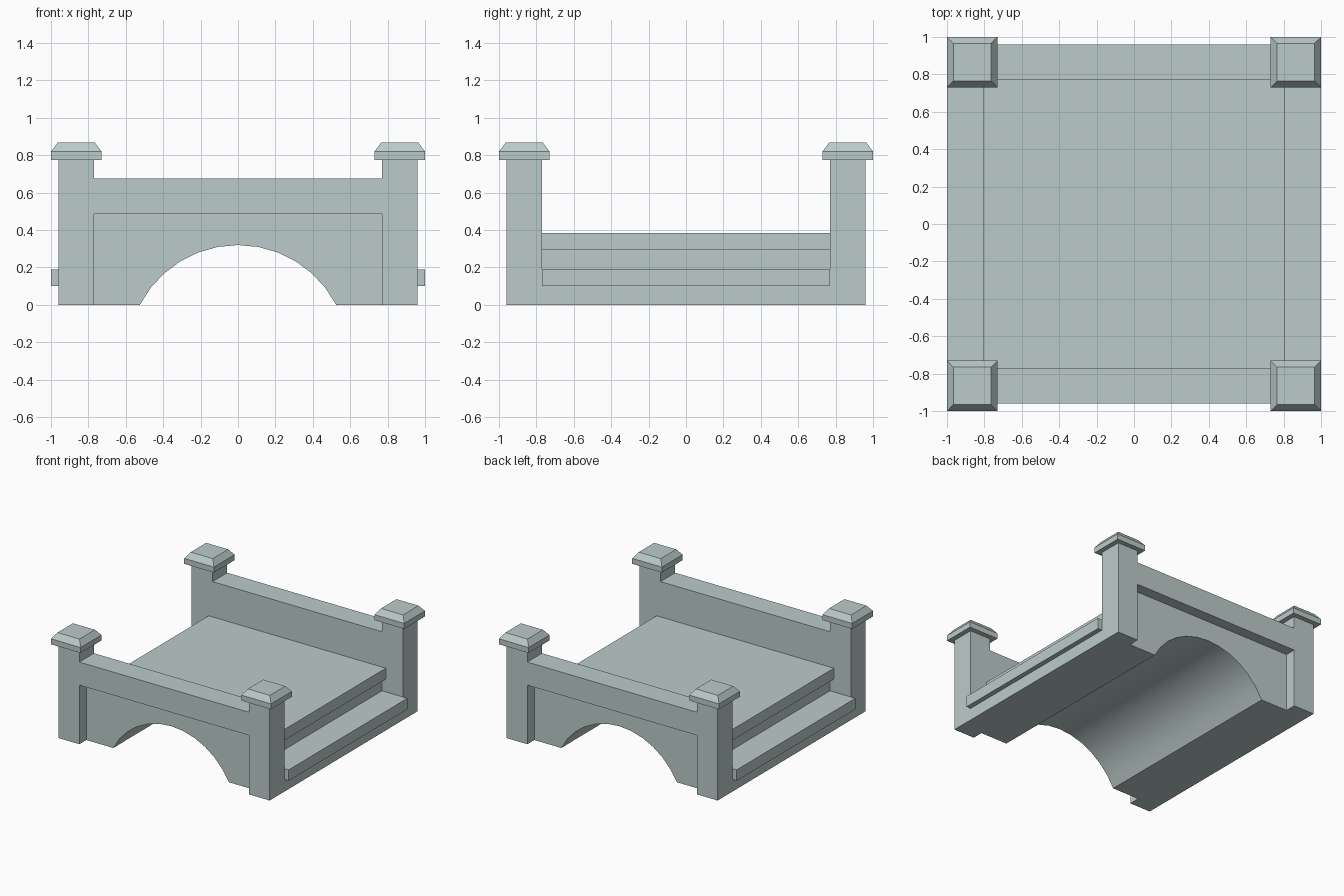
import bpy, bmesh, math

if "Cube" in bpy.data.objects:
    bpy.data.objects.remove(bpy.data.objects["Cube"])

stone = bpy.data.materials.new("pale grey green stone")
stone.diffuse_color = (0.50, 0.60, 0.59, 1)
stone.use_nodes = True
stone.node_tree.nodes["Principled BSDF"].inputs["Base Color"].default_value = stone.diffuse_color


def finish(name, bm):
    bmesh.ops.recalc_face_normals(bm, faces=bm.faces)
    mesh = bpy.data.meshes.new(name)
    bm.to_mesh(mesh)
    bm.free()
    mesh.materials.append(stone)
    ob = bpy.data.objects.new(name, mesh)
    bpy.context.collection.objects.link(ob)
    return ob


def extrude_profile(name, pts, y0, y1):
    """Closed x-z outline extruded along y."""
    bm = bmesh.new()
    a = [bm.verts.new((x, y0, z)) for x, z in pts]
    b = [bm.verts.new((x, y1, z)) for x, z in pts]
    bm.faces.new(a)
    bm.faces.new(b[::-1])
    for i in range(len(pts)):
        j = (i + 1) % len(pts)
        bm.faces.new((a[i], a[j], b[j], b[i]))
    return finish(name, bm)


def mirrored(right):
    """Outline from its right half, listed bottom to top."""
    return right + [(-x, z) for x, z in reversed(right)]


# Arch curve, left foot to right foot
HALF, RISE, SEGS = 0.525, 0.32, 12
R = (HALF ** 2 + RISE ** 2) / (2 * RISE)
A = math.asin(HALF / R)
arch = [(R * math.sin(t), R * math.cos(t) - R + RISE)
        for t in (-A + 2 * A * i / SEGS for i in range(SEGS + 1))]

# Deck body with side steps and vault
sides = [(0.96, 0), (0.96, 0.1), (1, 0.1), (1, 0.19), (0.77, 0.19),
         (0.77, 0.295), (0.805, 0.295), (0.805, 0.385)]
smooth = [extrude_profile("deck_body", arch + mirrored(sides), -0.77, 0.77)]

# Wall frame outline: two posts joined by a rail
frame = mirrored([(0.77, 0.485), (0.77, 0), (0.96, 0), (0.96, 0.775),
                  (0.77, 0.775), (0.77, 0.675)])

for s, side in ((-1, "front"), (1, "back")):
    extrude_profile(side + "_posts_and_rail", frame, s * 0.77, s * 0.96)
    # Recessed arched panel
    panel = arch + mirrored([(0.77, 0), (0.77, 0.485)])
    smooth.append(extrude_profile(side + "_arch_panel", panel, s * 0.77, s * 0.87))
    # Bevelled post caps
    for sx, lr in ((-1, "left"), (1, "right")):
        bm = bmesh.new()
        rings = []
        for h, z in ((0.135, 0.775), (0.135, 0.82), (0.1, 0.867)):
            rings.append([bm.verts.new((sx * 0.865 + dx * h, s * 0.865 + dy * h, z))
                          for dx, dy in ((-1, -1), (1, -1), (1, 1), (-1, 1))])
        bm.faces.new(rings[0])
        bm.faces.new(rings[2])
        for lo, hi in zip(rings, rings[1:]):
            for i in range(4):
                j = (i + 1) % 4
                bm.faces.new((lo[i], lo[j], hi[j], hi[i]))
        finish(side + "_" + lr + "_post_cap", bm)

# Smooth vault, sharp corners
bpy.ops.object.select_all(action='DESELECT')
for ob in smooth:
    ob.select_set(True)
bpy.context.view_layer.objects.active = smooth[0]
bpy.ops.object.shade_smooth_by_angle(angle=math.radians(30))
